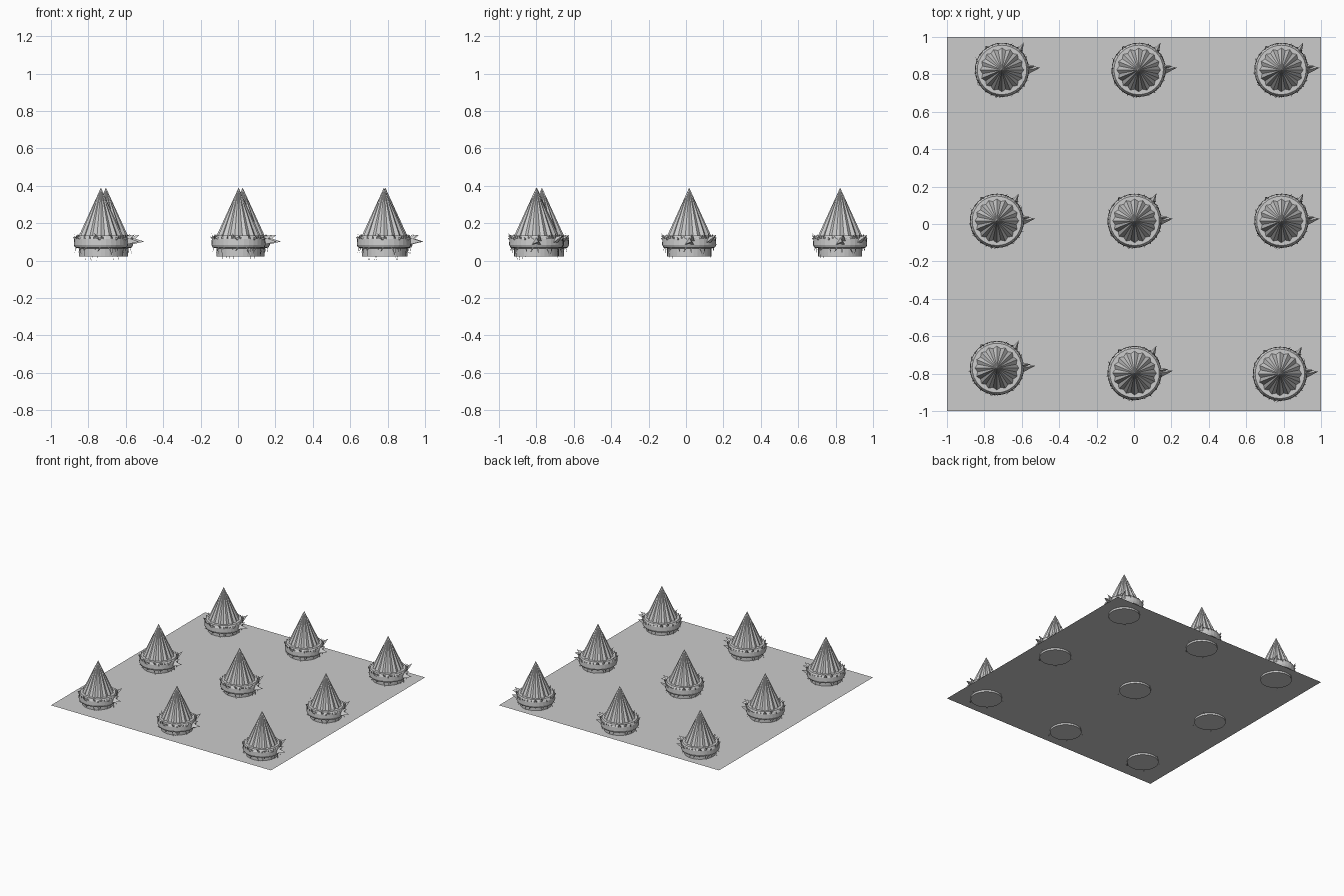
import bpy, bmesh, math, random

if "Cube" in bpy.data.objects:
    bpy.data.objects.remove(bpy.data.objects["Cube"])

random.seed(4)
SEG = 32


def polar(r, a, z):
    return (r * math.cos(a), r * math.sin(a), z)


def make_mesh(name, bm):
    bmesh.ops.recalc_face_normals(bm, faces=bm.faces)
    me = bpy.data.meshes.new(name)
    bm.to_mesh(me)
    bm.free()
    return me


def lathe(name, profile, pleat=None, cap=False):
    """Spin a (radius, z) profile; pleat gives alternate radii for odd columns."""
    bm = bmesh.new()
    rings = []
    for k, (r, z) in enumerate(profile):
        if r == 0:
            rings.append([bm.verts.new((0, 0, z))] * SEG)
            continue
        ring = []
        for i in range(SEG):
            rr = pleat[k] if pleat and i % 2 else r
            ring.append(bm.verts.new(polar(rr, i * math.tau / SEG, z)))
        rings.append(ring)
    for a, b in zip(rings, rings[1:]):
        for i in range(SEG):
            j = (i + 1) % SEG
            bm.faces.new(list(dict.fromkeys((a[i], a[j], b[j], b[i]))))
    if cap:
        bm.faces.new(rings[0])
    return make_mesh(name, bm)


def shard(bm, base_a, width, base_r, z0, z1, tip):
    """Thin three-sided thorn from a patch on the eaves to a tip."""
    a = bm.verts.new(polar(base_r, base_a - width, z0))
    b = bm.verts.new(polar(base_r, base_a + width, z0))
    c = bm.verts.new(polar(base_r, base_a, z1))
    t = bm.verts.new(tip)
    for f in ((a, b, t), (b, c, t), (c, a, t)):
        bm.faces.new(f)


# round wall with closed underside
wall = lathe("wall", [(0.118, 0.022), (0.118, 0.08)], cap=True)

# bulging thatch band with a flat inner ledge
eaves = lathe("eaves", [(0.117, 0.066), (0.138, 0.07), (0.145, 0.085),
                        (0.143, 0.115), (0.132, 0.134), (0.1, 0.134)])

# pleated cone roof
roof = lathe("roof", [(0.118, 0.132), (0, 0.39)], pleat=[0.106, 0])

# ragged straw around the eaves
bm = bmesh.new()
for i in range(44):
    a = i * math.tau / 44 + random.uniform(-.05, .05)
    ta = a + random.uniform(-.16, .16)
    # upper tuft
    shard(bm, a, 0.05, 0.138, 0.105, 0.125,
          polar(random.uniform(.14, .155), ta, random.uniform(.115, .148)))
    # hanging tuft
    if i % 2:
        shard(bm, a, 0.05, 0.13, 0.085, 0.07,
              polar(random.uniform(.12, .142), ta, random.uniform(.025, .06)))
for a in (3.9, 5.2, 1.9):
    shard(bm, a, 0.04, 0.125, 0.07, 0.08, polar(0.124, a + .08, 0.0))
straw = make_mesh("straw", bm)

# long stray thorns on the right and back
bm = bmesh.new()
shard(bm, 0.0, 0.2, 0.135, 0.085, 0.125, (0.205, 0.012, 0.102))
shard(bm, 0.12, 0.1, 0.138, 0.1, 0.13, (0.18, 0.02, 0.138))
shard(bm, 0.8, 0.14, 0.136, 0.09, 0.125, (0.117, 0.146, 0.138))
thorns = make_mesh("thorns", bm)

# ground sheet
bm = bmesh.new()
bmesh.ops.create_grid(bm, x_segments=1, y_segments=1, size=1)
ground = bpy.data.objects.new("ground_sheet", make_mesh("ground_sheet", bm))
ground.location.z = 0.037
bpy.context.collection.objects.link(ground)

# nine huts
spots = [(-.706, .824), (.025, .824), (.788, .824),
         (-.733, .017), (.003, .017), (.788, .017),
         (-.733, -.77), (.003, -.797), (.78, -.801)]
for n, (x, y) in enumerate(spots, 1):
    for me in (wall, eaves, roof, straw, thorns):
        ob = bpy.data.objects.new(f"hut_{n}_{me.name}", me)
        ob.location = (x, y, 0)
        bpy.context.collection.objects.link(ob)
